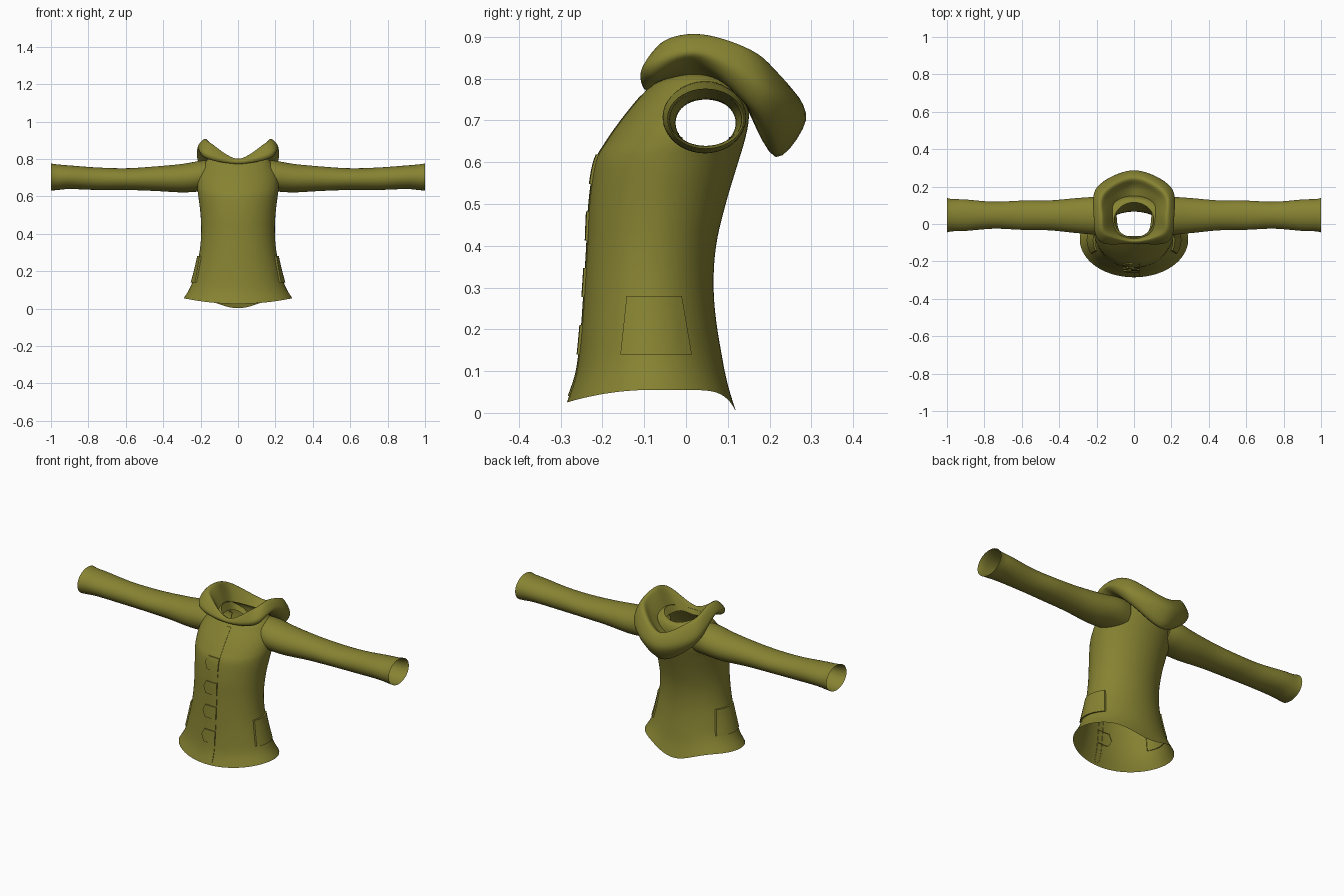
import bpy, bmesh, math
from mathutils import Vector

cube = bpy.data.objects.get("Cube")
if cube:
    bpy.data.objects.remove(cube, do_unlink=True)

olive = bpy.data.materials.new("olive cloth")
olive.use_nodes = True
olive.diffuse_color = (0.24, 0.225, 0.032, 1)
bsdf = olive.node_tree.nodes["Principled BSDF"]
bsdf.inputs["Base Color"].default_value = olive.diffuse_color
bsdf.inputs["Roughness"].default_value = 0.9


def spline(points, steps, closed=False):
    """Catmull-Rom curve through points of any dimension."""
    pts = [Vector(p) for p in points]
    n = len(pts)

    def get(i):
        return pts[i % n] if closed else pts[max(0, min(n - 1, i))]
    out = []
    for i in range(n if closed else n - 1):
        a, b, c, d = get(i - 1), get(i), get(i + 1), get(i + 2)
        for k in range(steps):
            t = k / steps
            out.append(0.5 * (2 * b + (c - a) * t + (2 * a - 5 * b + 4 * c - d) * t * t
                              + (3 * b - a - 3 * c + d) * t ** 3))
    if not closed:
        out.append(pts[-1])
    return out


def finish(name, bm, angle=60):
    mesh = bpy.data.meshes.new(name)
    bm.to_mesh(mesh)
    bm.free()
    obj = bpy.data.objects.new(name, mesh)
    bpy.context.collection.objects.link(obj)
    mesh.materials.append(olive)
    bpy.ops.object.select_all(action="DESELECT")
    obj.select_set(True)
    bpy.context.view_layer.objects.active = obj
    bpy.ops.object.shade_smooth_by_angle(angle=math.radians(angle))
    return obj


def loft(rings, closed=True):
    """Skin a list of rings with quads."""
    bm = bmesh.new()
    rows = [[bm.verts.new(p) for p in ring] for ring in rings]
    for low, high in zip(rows, rows[1:]):
        n = len(low)
        for i in range(n if closed else n - 1):
            j = (i + 1) % n
            bm.faces.new((low[i], low[j], high[j], high[i]))
    return bm


# Torso profile: height, front y, back y, half width
profile = spline([
    (0.03, -0.285, 0.12, 0.29), (0.1, -0.262, 0.095, 0.257),
    (0.2, -0.25, 0.075, 0.228), (0.3, -0.243, 0.066, 0.206),
    (0.4, -0.237, 0.072, 0.197), (0.5, -0.232, 0.095, 0.2),
    (0.6, -0.217, 0.125, 0.212), (0.65, -0.19, 0.14, 0.218),
    (0.7, -0.155, 0.15, 0.215), (0.75, -0.115, 0.148, 0.195),
    (0.78, -0.087, 0.135, 0.16), (0.79, -0.07, 0.115, 0.105)], 5)


def torso_at(z):
    for a, b in zip(profile, profile[1:]):
        if a[0] <= z <= b[0]:
            r = a.lerp(b, (z - a[0]) / (b[0] - a[0]))
            return (r[1] + r[2]) / 2, (r[2] - r[1]) / 2, r[3]


def torso_ring(row, count=80):
    z, front, back, half = row
    ring = []
    for i in range(count):
        a = math.tau * i / count
        c, s = math.cos(a), math.sin(a)
        hem = 0.055 - (0.03 * s * s if s < 0 else 0.053 * s ** 8)
        h = z + (hem - 0.03) * max(0, 0.15 - z) / 0.12
        h += 0.025 * c * c * max(0, z - 0.75) / 0.04
        ring.append((half * c, (front + back) / 2 + (back - front) / 2 * s, h))
    return ring


# Torso with open armholes
bm = loft([torso_ring(r) for r in profile])
holes = []
for f in bm.faces:
    p = f.calc_center_median()
    if abs(p.x) > 0.08 and math.hypot((p.y - 0.045) / 0.078, (p.z - 0.7) / 0.066) < 1:
        holes.append(f)
bmesh.ops.delete(bm, geom=holes, context="FACES")
finish("torso", bm)

# Sleeves: x, y centre, z centre, y radius, z radius
sleeve_rows = spline([
    (0.13, 0.045, 0.712, 0.088, 0.083), (0.2, 0.044, 0.708, 0.1, 0.082),
    (0.3, 0.045, 0.697, 0.094, 0.076), (0.45, 0.046, 0.694, 0.08, 0.065),
    (0.6, 0.047, 0.692, 0.078, 0.058), (0.75, 0.047, 0.694, 0.072, 0.06),
    (0.9, 0.047, 0.702, 0.084, 0.063), (0.97, 0.047, 0.702, 0.086, 0.069),
    (1.0, 0.047, 0.704, 0.092, 0.072)], 5)
for name, side in (("left_sleeve", 1), ("right_sleeve", -1)):
    rings = []
    for x, cy, cz, ry, rz in sleeve_rows:
        angles = [side * math.tau * i / 40 for i in range(40)]
        rings.append([(side * x, cy + ry * math.cos(a), cz + rz * math.sin(a)) for a in angles])
    finish(name, loft(rings))

# Draped hood: half rings running front to back, from outer base to inner neck
hood_halves = [
    [(0, -0.09, 0.772), (0.1, -0.06, 0.795), (0.13, 0.03, 0.81), (0.11, 0.11, 0.78), (0, 0.145, 0.73)],
    [(0, -0.1, 0.775), (0.165, -0.085, 0.80), (0.195, 0.03, 0.84), (0.17, 0.165, 0.72), (0, 0.215, 0.612)],
    [(0, -0.104, 0.787), (0.18, -0.095, 0.835), (0.215, 0.04, 0.865), (0.195, 0.2, 0.77), (0, 0.287, 0.70)],
    [(0, -0.095, 0.80), (0.155, -0.06, 0.885), (0.18, 0.04, 0.905), (0.165, 0.17, 0.86), (0, 0.25, 0.775)],
    [(0, -0.085, 0.795), (0.125, -0.05, 0.86), (0.15, 0.04, 0.88), (0.13, 0.14, 0.82), (0, 0.195, 0.74)],
    [(0, -0.065, 0.76), (0.07, -0.05, 0.77), (0.092, 0.03, 0.77), (0.08, 0.1, 0.75), (0, 0.118, 0.72)]]
loops = []
for half in hood_halves:
    mirrored = [(-x, y, z) for x, y, z in half[-2:0:-1]]
    loops.append(spline(half + mirrored, 8, closed=True))
columns = [spline(column, 5) for column in zip(*loops)]
finish("hood", loft([list(ring) for ring in zip(*columns)]))


def front_point(x, z, lift):
    cy, depth, half = torso_at(z)
    return (x, cy - depth * math.sqrt(1 - (x / half) ** 2) - lift, z)


def side_point(y, z, lift, side):
    cy, depth, half = torso_at(z)
    return (side * (half * math.sqrt(1 - ((y - cy) / depth) ** 2) + lift), y, z)


def plate(name, place, left, right, low, high, lift, nu, nv):
    """Cloth patch on the torso with its rim tucked into the surface."""
    rows = []
    for j in range(-1, nv + 2):
        v = max(0, min(1, j / nv))
        z = low + (high - low) * v
        row = []
        for i in range(-1, nu + 2):
            u = max(0, min(1, i / nu))
            rim = i in (-1, nu + 1) or j in (-1, nv + 1)
            row.append(place(left(v) * (1 - u) + right(v) * u, z, -0.003 if rim else lift))
        rows.append(row)
    bm = loft(rows, closed=False)
    bmesh.ops.remove_doubles(bm, verts=bm.verts, dist=0.00001)
    bmesh.ops.recalc_face_normals(bm, faces=bm.faces)
    return finish(name, bm, 40)


# Front overlap, toggle tabs and side pockets
plate("front_overlap", front_point, lambda v: 0.0, lambda v: 0.03,
      0.04, 0.76, 0.002, 3, 48)
for n, z in enumerate((0.175, 0.312, 0.447, 0.583)):
    plate(f"toggle_tab_{n + 1}", front_point,
          lambda v: -0.04 - 0.018 * (1 - abs(2 * v - 1)), lambda v: 0.03,
          z - 0.035, z + 0.035, 0.006, 5, 6)
for name, side in (("left_pocket", 1), ("right_pocket", -1)):
    plate(name, lambda y, z, lift, s=side: side_point(y, z, lift, s),
          lambda v: -0.157 + 0.015 * v, lambda v: 0.014 - 0.024 * v,
          0.14, 0.28, 0.009, 8, 8)
